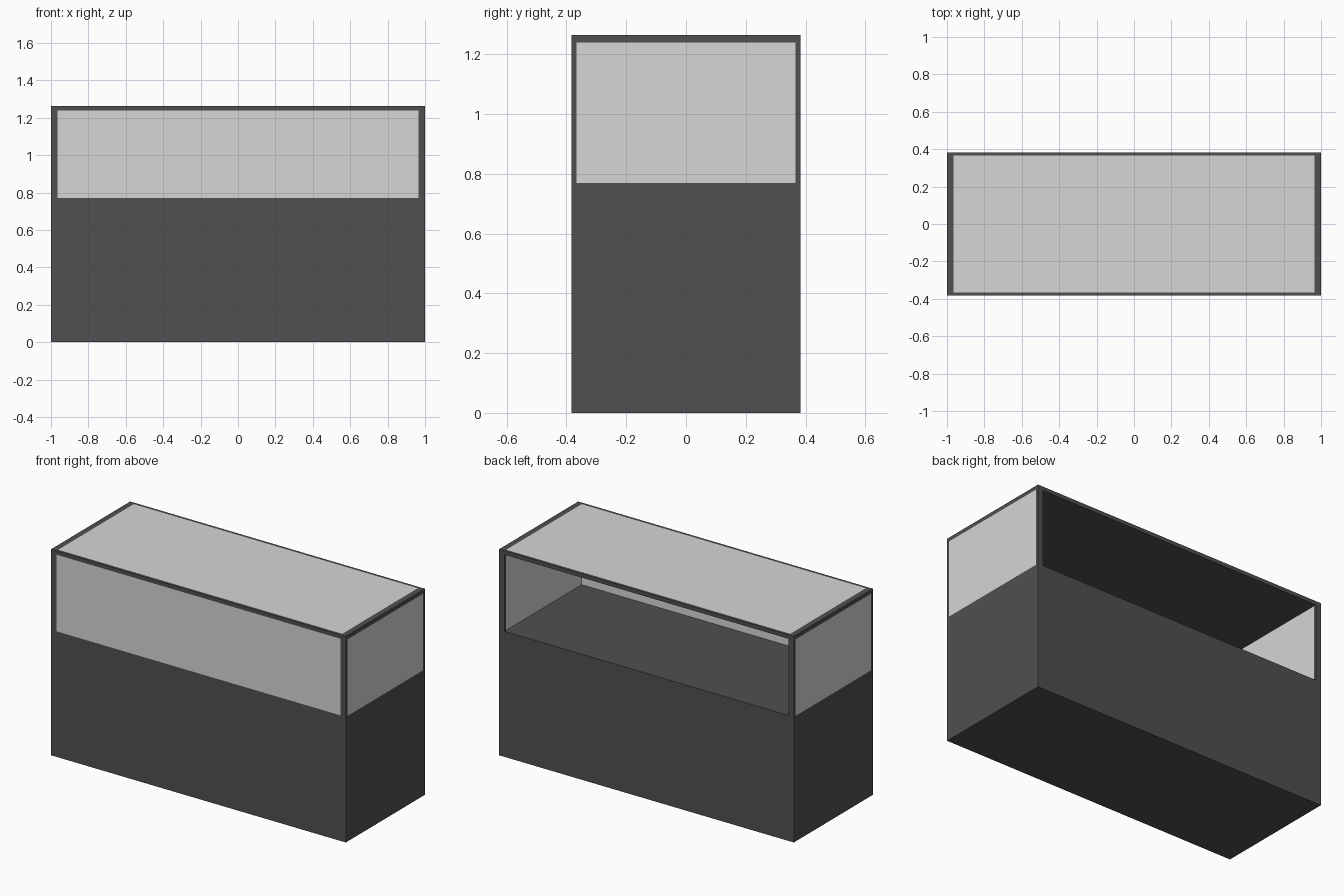
import bpy

cube = bpy.data.objects.get("Cube")
if cube:
    bpy.data.objects.remove(cube, do_unlink=True)


def make_material(name, value):
    mat = bpy.data.materials.new(name)
    mat.use_nodes = True
    colour = (value, value, value, 1)
    mat.diffuse_color = colour
    mat.node_tree.nodes["Principled BSDF"].inputs["Base Color"].default_value = colour
    return mat


dark = make_material("charcoal", 0.08)
pale = make_material("pale grey", 0.67)


def box(name, low, high, mat):
    """Axis-aligned box between two corners."""
    centre = [(a + b) / 2 for a, b in zip(low, high)]
    bpy.ops.mesh.primitive_cube_add(size=1, location=centre)
    obj = bpy.context.object
    obj.name = name
    obj.scale = [b - a for a, b in zip(low, high)]
    bpy.ops.object.transform_apply(location=False, rotation=False, scale=True)
    obj.data.materials.append(mat)
    return obj


# Outer half sizes, inner half sizes and heights
X, Y, TOP = 1.0, 0.383, 1.264
XI, YI = 0.964, 0.366
SHELF, CEILING = 0.77, 1.24
PANE_BASE = TOP - 0.006

# Closed lower cabinet
box("counter_base", (-X, -Y, 0), (X, Y, SHELF), dark)

# Corner posts and side panes
for side, sx in (("left", 1), ("right", -1)):
    x0, x1 = sorted((sx * XI, sx * X))
    for end, sy in (("front", -1), ("back", 1)):
        y0, y1 = sorted((sy * YI, sy * Y))
        box(f"{end}_{side}_post", (x0, y0, SHELF), (x1, y1, CEILING), dark)
    box(f"{side}_pane", (x0, -YI, SHELF), (x1, YI, CEILING), pale)
    box(f"{side}_top_rail", (x0, -Y, CEILING), (x1, Y, TOP), dark)

# Front pane; the back stays open
box("front_pane", (-XI, -Y, SHELF), (XI, -YI, CEILING), pale)

# Top frame with a pale panel set flush over a dark ceiling board
box("front_top_rail", (-XI, -Y, CEILING), (XI, -YI, TOP), dark)
box("back_top_rail", (-XI, YI, CEILING), (XI, Y, TOP), dark)
box("ceiling_board", (-XI, -YI, CEILING), (XI, YI, PANE_BASE), dark)
box("top_pane", (-XI, -YI, PANE_BASE), (XI, YI, TOP), pale)
